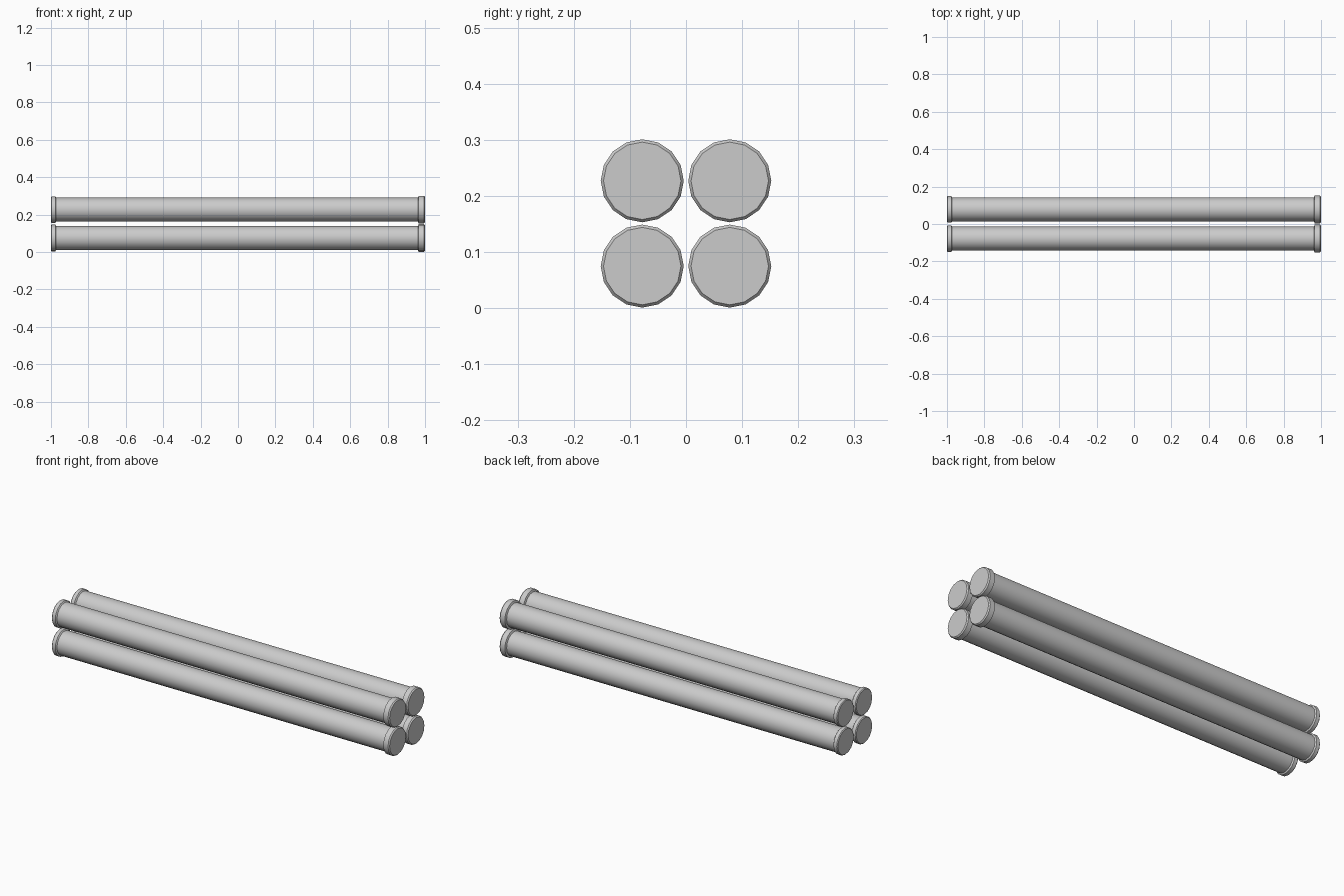
import bpy, bmesh
from math import cos, sin, tau, radians

if "Cube" in bpy.data.objects:
    bpy.data.objects.remove(bpy.data.objects["Cube"])

SIDES = 16
# (x, radius) profile: small collar, pipe shaft, larger socket with chamfers
PROFILE = [(-1.0, 0.067), (-0.996, 0.071), (-0.977, 0.071), (-0.972, 0.064),
           (0.962, 0.064), (0.966, 0.074), (0.994, 0.074), (1.0, 0.069)]


def make_pipe(name, y, z):
    bm = bmesh.new()
    rings = [[bm.verts.new((x, r * cos(tau * i / SIDES), r * sin(tau * i / SIDES)))
              for i in range(SIDES)] for x, r in PROFILE]
    for a, b in zip(rings, rings[1:]):
        for i in range(SIDES):
            j = (i + 1) % SIDES
            bm.faces.new((a[i], a[j], b[j], b[i]))
    # flat end caps
    bm.faces.new(rings[0])
    bm.faces.new(rings[-1])
    bmesh.ops.recalc_face_normals(bm, faces=bm.faces)
    mesh = bpy.data.meshes.new(name)
    bm.to_mesh(mesh)
    bm.free()
    pipe = bpy.data.objects.new(name, mesh)
    pipe.location = (0, y, z)
    bpy.context.collection.objects.link(pipe)
    bpy.context.view_layer.objects.active = pipe
    pipe.select_set(True)
    bpy.ops.object.shade_smooth_by_angle(angle=radians(35))
    pipe.select_set(False)


# two by two stack
for level, z in (("lower", 0.075), ("upper", 0.227)):
    for side, y in (("front", -0.078), ("back", 0.078)):
        make_pipe(f"{level}_{side}_pipe", y, z)
